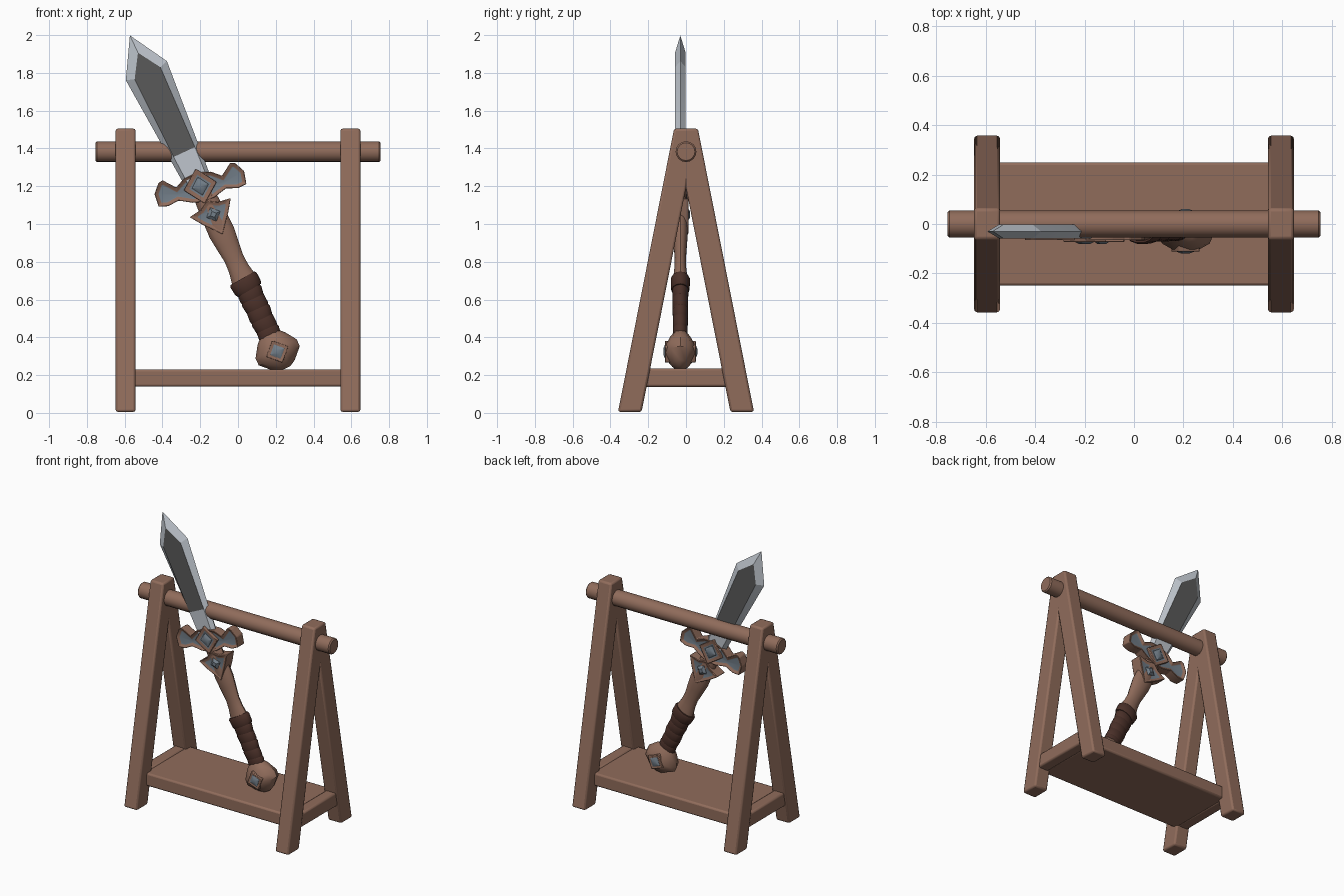
import bpy, bmesh, math
from mathutils import Matrix, Vector

cube = bpy.data.objects.get("Cube")
if cube:
    bpy.data.objects.remove(cube)


def material(name, rgb):
    mat = bpy.data.materials.new(name)
    mat.use_nodes = True
    mat.diffuse_color = (*rgb, 1)
    mat.node_tree.nodes["Principled BSDF"].inputs["Base Color"].default_value = (*rgb, 1)
    return mat


WOOD = material("brown wood", (0.28, 0.15, 0.105))
LEATHER = material("dark leather", (0.07, 0.03, 0.022))
STEEL = material("pale steel", (0.52, 0.56, 0.61))
FULLER = material("dark steel", (0.1, 0.1, 0.1))
GEM = material("blue grey gem", (0.17, 0.21, 0.25))


def finish(name, bm, mats, matrix=None, bevel=0, angle=35):
    """Turn a bmesh into a shaded object."""
    bmesh.ops.recalc_face_normals(bm, faces=bm.faces[:])
    mesh = bpy.data.meshes.new(name)
    bm.to_mesh(mesh)
    bm.free()
    for mat in mats:
        mesh.materials.append(mat)
    obj = bpy.data.objects.new(name, mesh)
    bpy.context.collection.objects.link(obj)
    if matrix:
        obj.matrix_world = matrix
    for other in bpy.context.selected_objects:
        other.select_set(False)
    obj.select_set(True)
    bpy.context.view_layer.objects.active = obj
    bpy.ops.object.shade_smooth_by_angle(angle=math.radians(angle))
    if bevel:
        mod = obj.modifiers.new("soft edges", "BEVEL")
        mod.width = bevel
        mod.segments = 2
        mod.limit_method = "ANGLE"
    return obj


def box(name, center, size, lean=0, bevel=0.012):
    """Beam whose y position shifts by lean per unit of height."""
    bm = bmesh.new()
    bmesh.ops.create_cube(bm, size=1)
    for v in bm.verts:
        v.co = Vector(center) + Vector(a * b for a, b in zip(v.co, size))
        v.co.y += lean * (v.co.z - center[2])
    return finish(name, bm, [WOOD], bevel=bevel)


def lathe(name, profile, mat, matrix, flat=1, sides=14, angle=40):
    """Revolve (height, radius) pairs around z, flattened in y."""
    bm = bmesh.new()
    rings = []
    for z, r in profile:
        turns = [2 * math.pi * i / sides for i in range(sides)]
        rings.append([bm.verts.new((r * math.cos(a), r * flat * math.sin(a), z)) for a in turns])
    for low, high in zip(rings, rings[1:]):
        for i in range(sides):
            j = (i + 1) % sides
            bm.faces.new((low[i], low[j], high[j], high[i]))
    bm.faces.new(rings[0])
    bm.faces.new(rings[-1])
    return finish(name, bm, [mat], matrix, angle=angle)


def plate(name, outline, half, border, depth, mats, matrix, bevel=0.005):
    """Two-sided plate with an inset panel on its front and back."""
    bm = bmesh.new()
    front = [bm.verts.new((x, -half, z)) for x, z in outline]
    back = [bm.verts.new((x, half, z)) for x, z in outline]
    caps = [bm.faces.new(front), bm.faces.new(back)]
    n = len(outline)
    for i in range(n):
        j = (i + 1) % n
        bm.faces.new((front[i], front[j], back[j], back[i]))
    bmesh.ops.recalc_face_normals(bm, faces=bm.faces[:])
    for cap in caps:
        bmesh.ops.inset_region(bm, faces=[cap], thickness=border, depth=depth, use_even_offset=True)
        cap.material_index = len(mats) - 1
    return finish(name, bm, mats, matrix, bevel)


def mirrored(half):
    """Close a right-hand outline, listed top to bottom, over x = 0."""
    return half + [(-x, z) for x, z in reversed(half) if x]


def diamond(w, h, z=0):
    return mirrored([(0, z + h), (w, z), (0, z - h)])


# Stand: leaning legs, end rails, shelf and top pole
for side, x in (("left", 0.595), ("right", -0.595)):
    for place, s in (("front", -1), ("back", 1)):
        box(f"{side}_{place}_leg", (x, s * 0.149, 0.755), (0.105, 0.125, 1.5), -s * 0.198)
    box(f"{side}_end_rail", (x, 0, 0.187), (0.08, 0.5, 0.098))
box("shelf", (0, 0, 0.185), (1.13, 0.5, 0.092))
lathe("top_pole", [(-0.755, 0.047), (-0.747, 0.055), (0.747, 0.055), (0.755, 0.047)], WOOD,
      Matrix.Translation((0, 0, 1.383)) @ Matrix.Rotation(math.pi / 2, 4, "Y"), sides=16)

# Sword frame: origin at the guard, z runs toward the tip
ORIGIN = Matrix.Translation((-0.2, -0.03, 1.2))
SWORD = ORIGIN @ Matrix.Rotation(math.radians(-25), 4, "Y")
GUARD = ORIGIN @ Matrix.Rotation(math.radians(-14.5), 4, "Y")


def blade():
    # Rows hold edge width, edge height, flat width, flat height
    rows = [(0.07, 0, 0.052, 0), (0.085, 0.2, 0.062, 0.2),
            (0.12, 0.675, 0.075, 0.66), (0, 0.881, 0, 0.78)]
    bm = bmesh.new()
    for y in (-0.028, 0.028):
        strips = []
        for s in (-1, 1):
            edge = [bm.verts.new((s * r[0], 0, r[1])) for r in rows]
            flat = [bm.verts.new((s * r[2], y, r[3])) for r in rows]
            for i in range(3):
                bm.faces.new((edge[i], edge[i + 1], flat[i + 1], flat[i]))
            strips.append(flat)
        a, b = strips
        bm.faces.new((a[0], a[1], b[1], b[0]))
        bm.faces.new((a[1], a[2], b[2], b[1])).material_index = 1
        bm.faces.new((a[2], a[3], b[3], b[2])).material_index = 1
    bmesh.ops.remove_doubles(bm, verts=bm.verts[:], dist=0.0005)
    finish("blade", bm, [STEEL, FULLER], SWORD, angle=15)


blade()

# Winged guard with framed centre gem
wing = [(0, 0.075), (0.075, 0.06), (0.125, 0.025), (0.185, 0.08), (0.21, 0.072), (0.245, 0.02),
        (0.24, -0.05), (0.19, -0.06), (0.13, -0.045), (0.06, -0.075), (0, -0.085)]
plate("guard", mirrored(wing), 0.038, 0.02, -0.014, [WOOD, GEM], GUARD)
plate("guard_gem_frame", diamond(0.09, 0.095), 0.044, 0.022, -0.006, [WOOD, GEM], GUARD)
plate("guard_gem", diamond(0.045, 0.05), 0.04, 0.018, 0.012, [GEM], GUARD, 0)

# Pointed collar below the guard
collar = [(0, -0.085), (0.05, -0.115), (0.12, -0.125), (0.075, -0.19), (0, -0.28)]
plate("collar", mirrored(collar), 0.045, 0.02, -0.01, [WOOD, GEM], SWORD)
plate("collar_gem", diamond(0.04, 0.04, -0.165), 0.038, 0.016, 0.014, [GEM], SWORD, 0)

# Wooden grip
lathe("grip", [(0, 0.055), (-0.15, 0.066), (-0.27, 0.07), (-0.34, 0.062), (-0.42, 0.052),
               (-0.48, 0.055), (-0.56, 0.07)], WOOD, SWORD, flat=0.58)

# Leather wrap: overlapping tilted bands
for i in range(6):
    tilt = Matrix.Rotation(math.radians(7 if i % 2 else -5), 4, "Y")
    r = 0.08 if i == 0 else 0.069 - 0.0015 * i
    band = [(0.037, r * 0.9), (0.025, r), (-0.022, r * 0.97), (-0.037, r * 0.88)]
    lathe(f"wrap_band_{i + 1}", band, LEATHER,
          SWORD @ Matrix.Translation((0, 0, -0.573 - 0.058 * i)) @ tilt, flat=0.65, angle=50)

# Faceted pommel with a gem on both faces
lathe("pommel", [(-0.865, 0.055), (-0.89, 0.08), (-0.95, 0.12), (-0.99, 0.12),
                 (-1.045, 0.065), (-1.065, 0.03)], WOOD, SWORD, flat=0.7, sides=10)
plate("pommel_gem_frame", diamond(0.065, 0.065, -0.966), 0.083, 0.018, -0.004, [WOOD, GEM], SWORD)
plate("pommel_gem", diamond(0.042, 0.042, -0.966), 0.081, 0.018, 0.009, [GEM], SWORD, 0)
